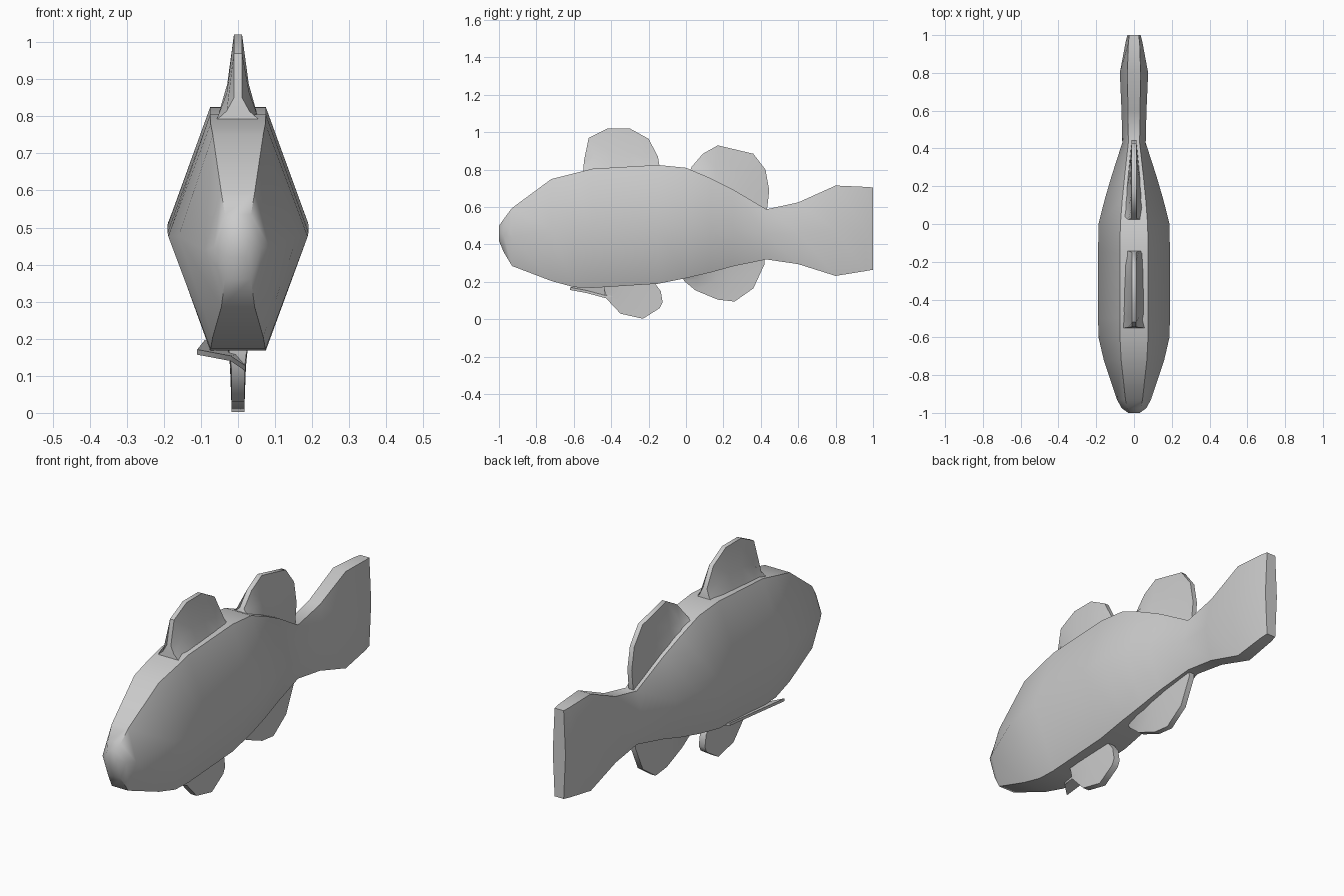
import bpy, bmesh, math
from mathutils import Vector

cube = bpy.data.objects.get("Cube")
if cube:
    bpy.data.objects.remove(cube, do_unlink=True)

grey = bpy.data.materials.new("plain grey")
grey.use_nodes = True
grey.diffuse_color = (0.6, 0.6, 0.6, 1)
grey.node_tree.nodes["Principled BSDF"].inputs["Base Color"].default_value = (0.6, 0.6, 0.6, 1)


def loft(name, rings, angle=50):
    """Skin closed rings of equal length and cap both ends."""
    bm = bmesh.new()
    rows = [[bm.verts.new(p) for p in ring] for ring in rings]
    for a, b in zip(rows, rows[1:]):
        for i in range(len(a)):
            j = (i + 1) % len(a)
            bm.faces.new((a[i], a[j], b[j], b[i]))
    bm.faces.new(rows[0])
    bm.faces.new(rows[-1])
    bmesh.ops.recalc_face_normals(bm, faces=bm.faces)
    mesh = bpy.data.meshes.new(name)
    bm.to_mesh(mesh)
    bm.free()
    mesh.materials.append(grey)
    obj = bpy.data.objects.new(name, mesh)
    bpy.context.collection.objects.link(obj)
    bpy.ops.object.select_all(action='DESELECT')
    obj.select_set(True)
    bpy.context.view_layer.objects.active = obj
    bpy.ops.object.shade_smooth_by_angle(angle=math.radians(angle))
    return obj


def fin(name, start, end, rim, front, back, tip):
    """Upright fin: wide root from start to end, narrowing to a thin rim."""
    rings = []
    for i, (y, z) in enumerate(rim):
        f = i / (len(rim) - 1)
        root = Vector(start).lerp(Vector(end), f)
        width = front + (back - front) * f
        side = []
        for t in (0, 0.4, 1):
            p = root.lerp(Vector((y, z)), t)
            side.append((tip + (width - tip) * (1 - t) ** 1.7, p.x, p.y))
        rings.append([(-w, y, z) for w, y, z in side] +
                     [(w, y, z) for w, y, z in reversed(side)])
    return loft(name, rings)


# Body and tail: y, bottom, top, half width at the middle, half width at the edges
stations = [
    (-1.0, .42, .50, .03, .02),
    (-.975, .36, .535, .065, .035),
    (-.93, .285, .595, .09, .045),
    (-.72, .205, .75, .16, .068),
    (-.6, .172, .78, .188, .074),
    (-.5, .168, .805, .19, .075),
    (-.15, .19, .825, .19, .075),
    (0, .22, .81, .188, .072),
    (.13, .25, .755, .155, .062),
    (.25, .283, .695, .12, .05),
    (.43, .32, .588, .062, .03),
    (.6, .295, .625, .066, .032),
    (.8, .232, .715, .075, .035),
    (.96, .258, .708, .045, .03),
    (1.0, .265, .705, .035, .025),
]
rings = []
for y, lo, hi, wide, edge in stations:
    mid = (lo + hi) / 2
    rings.append([(-edge, y, hi), (edge, y, hi), (wide, y, mid),
                  (edge, y, lo), (-edge, y, lo), (-wide, y, mid)])
loft("body_and_tail", rings)

# Back fins
fin("front_dorsal_fin", (-.55, .79), (-.14, .81),
    [(-.545, .85), (-.52, .97), (-.42, 1.02), (-.3, 1.02), (-.2, .965), (-.15, .87)],
    .058, .048, .011)
fin("rear_dorsal_fin", (.02, .79), (.43, .57),
    [(.03, .815), (.09, .885), (.17, .93), (.36, .885), (.425, .8), (.445, .69), (.435, .6)],
    .056, .014, .012)

# Belly fins
fin("anal_fin", (-.02, .235), (.42, .335),
    [(-.01, .205), (.05, .155), (.17, .105), (.26, .095), (.36, .165), (.42, .295)],
    .05, .016, .014)
fin("pelvic_fin", (-.44, .19), (-.18, .21),
    [(-.43, .115), (-.35, .03), (-.23, .003), (-.14, .06), (-.125, .09), (-.135, .15)],
    .03, .022, .017)

# Flat fin lying against one side of the belly
outline = [(-.11, -.62, .157), (-.02, -.53, .14), (.02, -.43, .113),
           (.02, -.25, .15), (-.04, -.19, .18), (-.09, -.22, .182)]
loft("folded_pelvic_fin", [outline, [(x, y, z + .014) for x, y, z in outline]])
